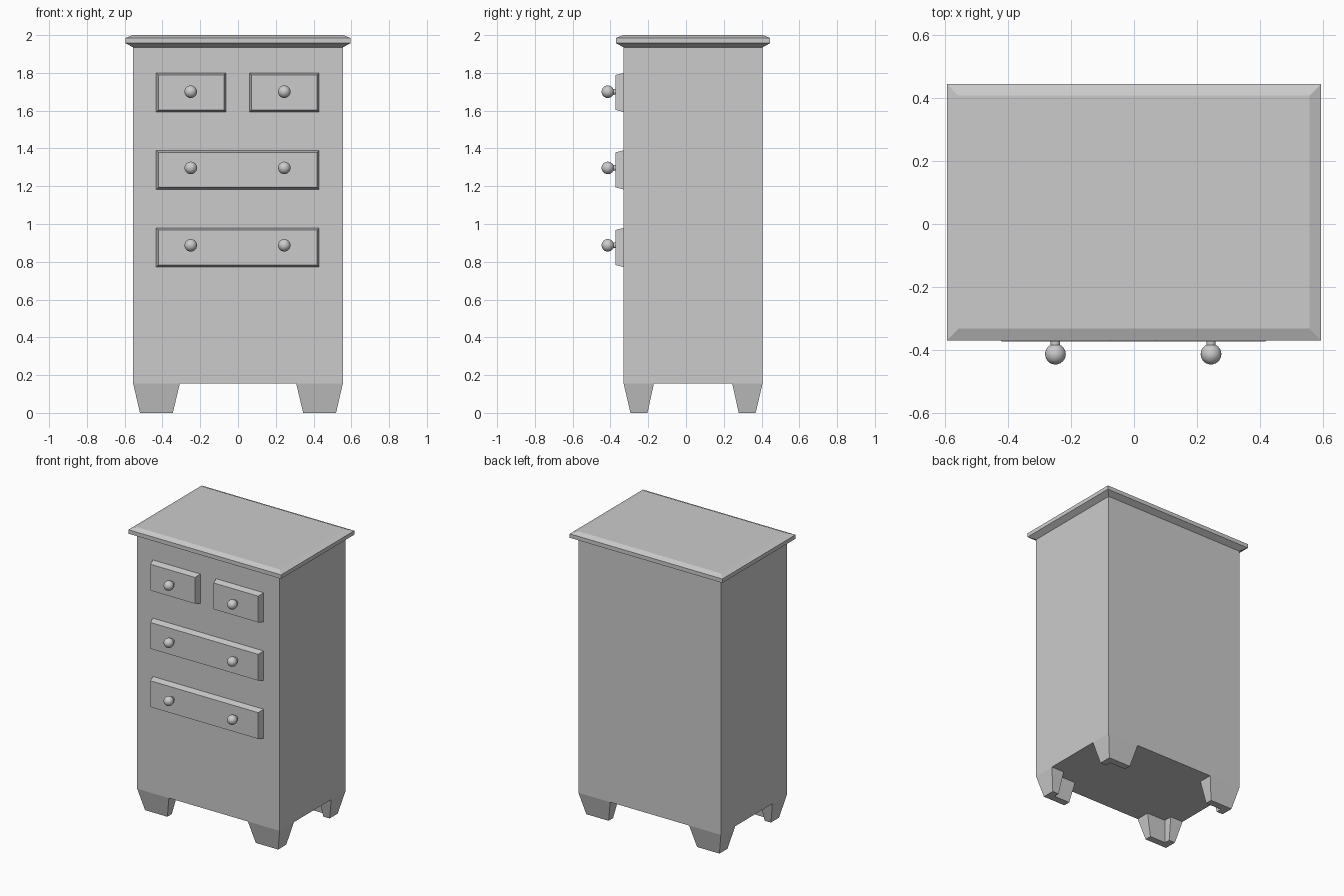
import bpy, bmesh
from math import pi

if "Cube" in bpy.data.objects:
    bpy.data.objects.remove(bpy.data.objects["Cube"])

X, Y0, Y1 = 0.555, -0.33, 0.405   # body footprint
FOOT_Z = 0.155
BODY_TOP = 1.937


def loft(name, loops):
    """Closed solid through stacked vertex loops."""
    bm = bmesh.new()
    rings = [[bm.verts.new(p) for p in loop] for loop in loops]
    n = len(rings[0])
    for a, b in zip(rings, rings[1:]):
        for i in range(n):
            j = (i + 1) % n
            bm.faces.new((a[i], a[j], b[j], b[i]))
    bm.faces.new(rings[0][::-1])
    bm.faces.new(rings[-1])
    bmesh.ops.recalc_face_normals(bm, faces=bm.faces[:])
    mesh = bpy.data.meshes.new(name)
    bm.to_mesh(mesh)
    bm.free()
    ob = bpy.data.objects.new(name, mesh)
    bpy.context.collection.objects.link(ob)
    return ob


def rect(z, grow=0.0):
    x, a, b = X + grow, Y0 - grow, Y1 + grow
    return [(-x, a, z), (x, a, z), (x, b, z), (-x, b, z)]


# Carcass and bevelled top board
loft("body", [rect(FOOT_Z), rect(BODY_TOP)])
loft("top_board", [rect(1.935), rect(1.957, 0.04), rect(1.985, 0.04), rect(2.0, 0.003)])


# Tapered L-shaped bracket feet at the four corners
def foot_loop(sx, sy, z, outer, end_x, end_y, inner):
    cy = Y0 if sy < 0 else Y1
    pts = [(outer, outer), (end_x, outer), (end_x, inner),
           (inner, inner), (inner, end_y), (outer, end_y)]
    return [(sx * (X - u), cy - sy * v, z) for u, v in pts]


for sx, side in ((-1, "left"), (1, "right")):
    for sy, end in ((-1, "front"), (1, "back")):
        loft(f"foot_{end}_{side}", [
            foot_loop(sx, sy, 0.0, 0.036, 0.21, 0.126, 0.085),
            foot_loop(sx, sy, FOOT_Z, 0.0, 0.247, 0.16, 0.1)])


# Drawer fronts: shallow panels with sloping edges
def drawer(name, x0, x1, z0, z1):
    def loop(y, d):
        return [(x0 + d, y, z0 + d), (x1 - d, y, z0 + d),
                (x1 - d, y, z1 - d), (x0 + d, y, z1 - d)]
    loft(name, [loop(Y0 + 0.005, 0), loop(Y0, 0), loop(-0.373, 0.011)])


drawer("drawer_top_left", -0.433, -0.063, 1.593, 1.80)
drawer("drawer_top_right", 0.06, 0.43, 1.593, 1.80)
drawer("drawer_middle", -0.433, 0.43, 1.183, 1.39)
drawer("drawer_bottom", -0.433, 0.43, 0.772, 0.979)

# Round knobs on short stems
for row, z in (("top", 1.70), ("middle", 1.297), ("bottom", 0.887)):
    for side, x in (("left", -0.25), ("right", 0.245)):
        bpy.ops.mesh.primitive_uv_sphere_add(segments=24, ring_count=12, radius=0.033,
                                             location=(x, -0.414, z), rotation=(pi / 2, 0, 0))
        knob = bpy.context.object
        knob.name = f"knob_{row}_{side}"
        bpy.ops.object.shade_smooth()
        bpy.ops.mesh.primitive_cylinder_add(vertices=16, radius=0.015, depth=0.04,
                                            location=(x, -0.38, z), rotation=(pi / 2, 0, 0))
        stem = bpy.context.object
        stem.name = f"knob_stem_{row}_{side}"
        bpy.ops.object.shade_smooth_by_angle()
